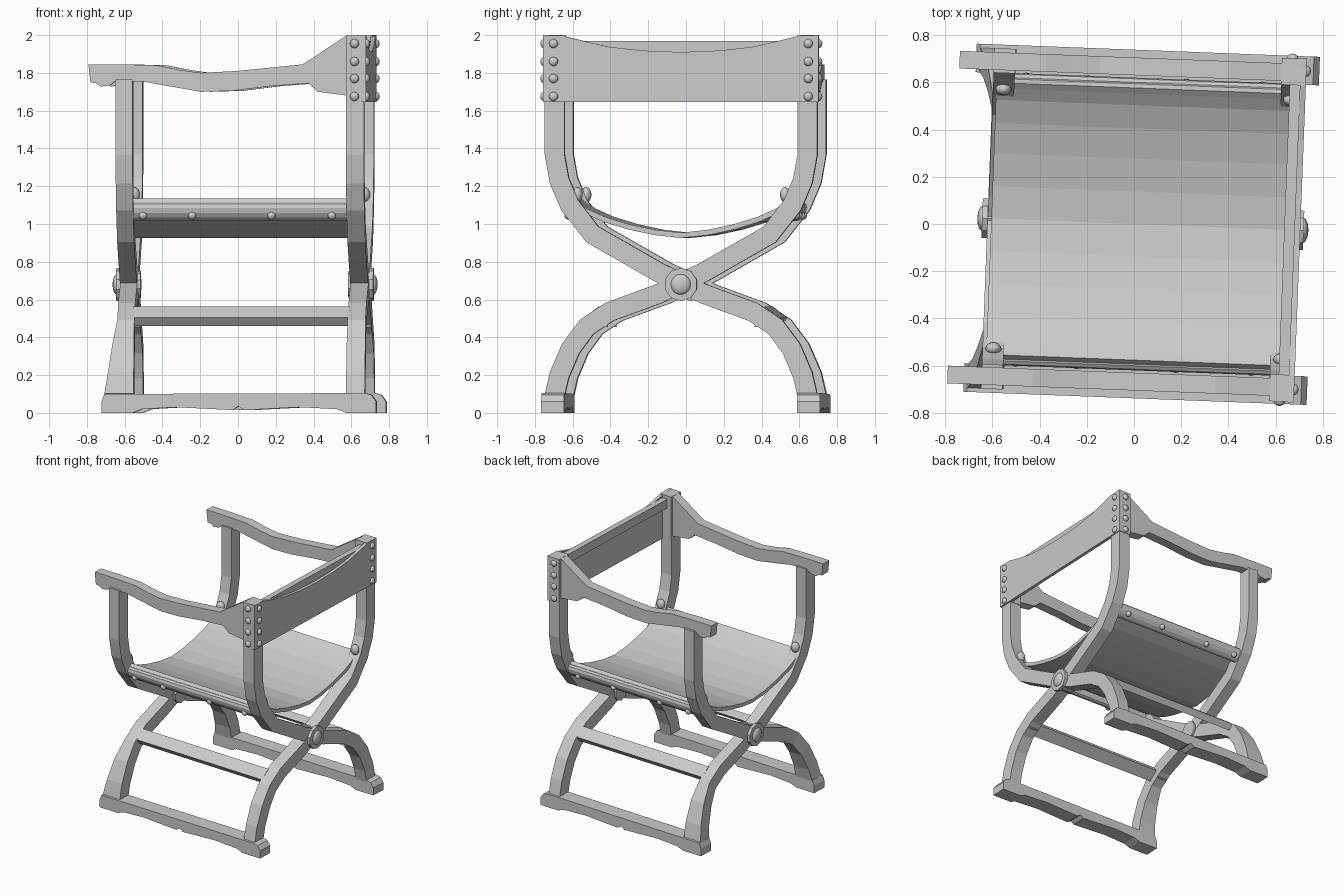
import bpy, bmesh, math
from mathutils import Matrix, Vector

if "Cube" in bpy.data.objects:
    bpy.data.objects.remove(bpy.data.objects["Cube"])

TURN = Matrix.Rotation(math.radians(-2.2), 4, 'Z')   # whole chair is turned slightly


def finish(name, bm, smooth=False):
    bmesh.ops.recalc_face_normals(bm, faces=bm.faces)
    bm.transform(TURN)
    me = bpy.data.meshes.new(name)
    bm.to_mesh(me)
    bm.free()
    for p in me.polygons:
        p.use_smooth = smooth
    ob = bpy.data.objects.new(name, me)
    bpy.context.collection.objects.link(ob)
    return ob


def prism(name, outline, axis, a, b):
    """Extrude a 2D outline along x (outline = y,z) or y (outline = x,z)."""
    bm = bmesh.new()
    at = (lambda p, t: (t, p[0], p[1])) if axis == 'x' else (lambda p, t: (p[0], t, p[1]))
    lo = [bm.verts.new(at(p, a)) for p in outline]
    hi = [bm.verts.new(at(p, b)) for p in outline]
    n = len(outline)
    bm.faces.new(lo)
    bm.faces.new(hi)
    for i in range(n):
        j = (i + 1) % n
        bm.faces.new((lo[i], lo[j], hi[j], hi[i]))
    return finish(name, bm)


def ribbon(path, half):
    """Per-point offset pairs on both sides of a 2D path."""
    pts = [Vector(p) for p in path]
    out = []
    for i, p in enumerate(pts):
        t = (pts[min(i + 1, len(pts) - 1)] - pts[max(i - 1, 0)]).normalized()
        n = Vector((-t.y, t.x)) * half
        out.append((p + n, p - n))
    return out


def strip(name, path, half, spans):
    """Rectangular beam following a y,z path; spans = x range per point."""
    bm = bmesh.new()
    rings = []
    for (l, r), (x0, x1) in zip(ribbon(path, half), spans):
        rings.append([bm.verts.new(c) for c in
                      ((x0, *l), (x1, *l), (x1, *r), (x0, *r))])
    for A, B in zip(rings, rings[1:]):
        for i in range(4):
            j = (i + 1) % 4
            bm.faces.new((A[i], A[j], B[j], B[i]))
    bm.faces.new(rings[0])
    bm.faces.new(rings[-1])
    return finish(name, bm)


def box(name, x0, x1, y0, y1, z0, z1):
    return prism(name, [(y0, z0), (y1, z0), (y1, z1), (y0, z1)], 'x', x0, x1)


def ball(name, loc, r, scale=(1, 1, 1)):
    bm = bmesh.new()
    bmesh.ops.create_uvsphere(bm, u_segments=12, v_segments=8, radius=r)
    bm.transform(Matrix.Translation(loc) @ Matrix.Diagonal((*scale, 1)))
    return finish(name, bm, True)


def oval(cy, cz, ry, rz, n, ang=0.0):
    out = []
    for i in range(n):
        t = 2 * math.pi * (i + 0.5) / n
        u, v = ry * math.cos(t), rz * math.sin(t)
        out.append((cy + u * math.cos(ang) - v * math.sin(ang),
                    cz + u * math.sin(ang) + v * math.cos(ang)))
    return out


# crossing curved frame members: upper half then lower half
UPPER = [(0.67, 1.37), (0.645, 1.23), (0.59, 1.10), (0.47, 0.945), (0.12, 0.745)]
LOWER = [(-0.12, 0.63), (-0.38, 0.535), (-0.50, 0.455), (-0.585, 0.34), (-0.645, 0.2), (-0.67, 0.09)]
for side, x0, x1, top, flare in (("front", -0.62, -0.53, 1.765, 0.06),
                                 ("back", 0.60, 0.695, 1.99, 0.0)):
    path = [(0.67, top)] + UPPER + LOWER
    n = len(path)
    for s in (-1, 1):
        eps = 0.001 * s
        spans = [(x0 + eps, x1 + eps)] * (n - 3)
        spans += [(x0 - flare * k, x1 + 0.004) for k in (0.35, 0.7, 1.0)]
        strip(side + "_frame_member", [(s * y, z) for y, z in path], 0.052, spans)
        # small carved spur inside each leg
        prism(side + "_leg_spur", [(s * y, z) for y, z in
              ((0.46, 0.47), (0.44, 0.455), (0.39, 0.455), (0.395, 0.485), (0.36, 0.5), (0.42, 0.53))],
              'x', x0 + 0.005, x1 - 0.005)
    # hinge boss and domed cap on the outside
    d = -1 if side == "front" else 1
    out = x0 if d < 0 else x1
    prism(side + "_hinge_boss", oval(0, 0.68, 0.072, 0.072, 10), 'x', x0 - 0.015, x1 + 0.015)
    prism(side + "_hinge_plate", oval(0, 0.68, 0.088, 0.088, 10), 'x', out, out + d * 0.024)
    ball(side + "_hinge_cap", (out + d * 0.02, 0, 0.68), 0.055, (0.45, 1, 1))

# arm and runner side profiles (x, z)
ARM = [(-0.765, 1.845), (-0.60, 1.845), (-0.40, 1.84), (-0.28, 1.815), (-0.17, 1.80), (0.02, 1.81),
       (0.37, 1.845), (0.605, 2.0), (0.605, 1.68), (0.45, 1.70), (0.40, 1.745), (0.20, 1.73),
       (0.0, 1.705), (-0.17, 1.70), (-0.37, 1.735), (-0.48, 1.755), (-0.625, 1.755),
       (-0.65, 1.735), (-0.70, 1.728), (-0.725, 1.745), (-0.755, 1.75)]
RUNNER = [(-0.695, 0.06), (-0.68, 0.10), (0.70, 0.105), (0.735, 0.095), (0.76, 0.06), (0.76, 0.0),
          (0.60, 0.0), (0.55, 0.02), (0.35, 0.03), (0.12, 0.018), (0.06, 0.015), (0.03, 0.035),
          (0.0, 0.015), (-0.06, 0.018), (-0.3, 0.03), (-0.48, 0.02), (-0.53, 0.0), (-0.695, 0.0)]

for s in (-1, 1):
    prism("armrest", ARM, 'y', s * 0.63, s * 0.705)
    prism("floor_runner", RUNNER, 'y', s * 0.617, s * 0.738)
    # tilted lower stretcher
    tilt = -s * math.radians(38)
    c, sn = math.cos(tilt), math.sin(tilt)
    corners = [(a * 0.048, b * 0.027) for a, b in ((-1, -1), (1, -1), (1, 1), (-1, 1))]
    prism("lower_stretcher", [(s * 0.462 + u * c - v * sn, 0.512 + u * sn + v * c)
                              for u, v in corners], 'x', -0.54, 0.61)
    # seat rail with studs and end knobs
    prism("seat_rail", oval(s * 0.578, 1.065, 0.056, 0.034, 12, s * math.radians(57)
                            if s > 0 else math.radians(123)), 'x', -0.54, 0.61)
    for x in (-0.48, -0.22, 0.20, 0.52):
        ball("seat_stud", (x, s * 0.602, 1.045), 0.022)
    for x in (-0.575, 0.645):
        ball("rail_knob", (x, s * 0.55, 1.155), 0.034, (1, 0.8, 1.2))
    # leather wrapped over the back post
    box("back_wrap", 0.60, 0.703, s * 0.614, s * 0.728, 1.645, 1.998)
    for z in (1.675, 1.77, 1.86, 1.955):
        ball("back_stud", (0.705, s * 0.675, z), 0.024, (0.8, 1, 1))
        ball("side_stud", (0.645, s * 0.728, z), 0.024, (1, 0.8, 1))

# sling seat
half_seat = [(0.585, 1.125), (0.56, 1.105), (0.51, 1.07), (0.41, 1.025), (0.28, 0.985), (0.14, 0.955)]
SEAT = half_seat + [(0, 0.94)] + [(-y, z) for y, z in reversed(half_seat)]
strip("sling_seat", SEAT, 0.014, [(-0.605, 0.65)] * len(SEAT))

# backrest panel with dipped top, and the straight rail inside it
dip = [(0.73, 2.0), (0.62, 1.995), (0.50, 1.965), (0.38, 1.938), (0.2, 1.918)]
TOP = dip + [(0, 1.91)] + [(-y, z) for y, z in reversed(dip)]
prism("backrest_panel", [(-0.73, 1.645), (0.73, 1.645)] + TOP, 'x', 0.68, 0.705)
box("backrest_rail", 0.637, 0.682, -0.63, 0.63, 1.90, 1.97)
